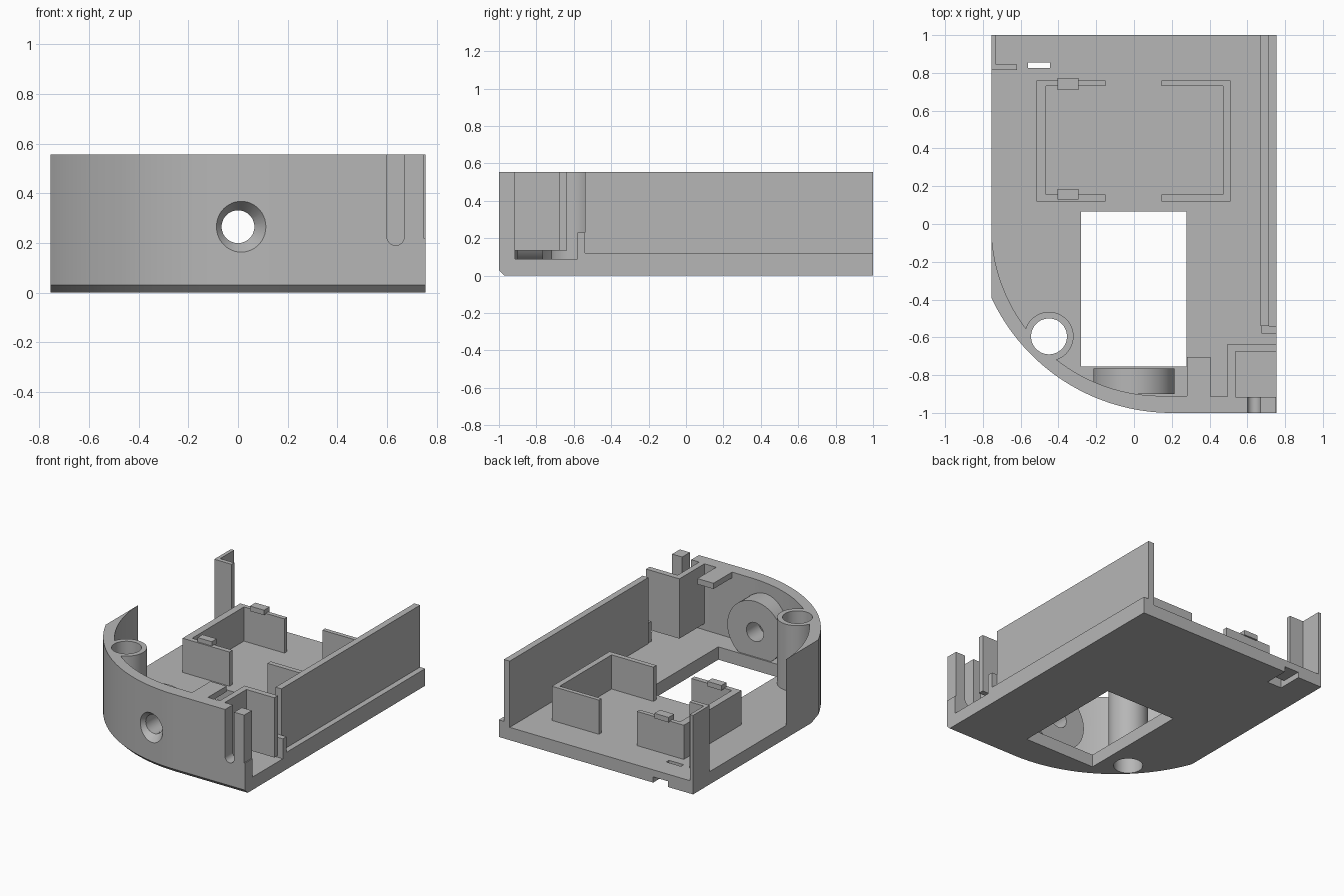
import bpy, bmesh
from math import pi, cos, sin, acos, radians
from mathutils import Matrix

default = bpy.data.objects.get("Cube")
if default:
    bpy.data.objects.remove(default, do_unlink=True)

grey = bpy.data.materials.new("plain grey")
grey.use_nodes = True
COLOUR = (0.47, 0.47, 0.47, 1)
grey.diffuse_color = COLOUR
grey.node_tree.nodes["Principled BSDF"].inputs["Base Color"].default_value = COLOUR

TOP, FLOOR, LEDGE, HALF = 0.555, 0.09, 0.12, 0.755


def make(name, bm):
    bmesh.ops.recalc_face_normals(bm, faces=bm.faces)
    mesh = bpy.data.meshes.new(name)
    bm.to_mesh(mesh)
    bm.free()
    mesh.materials.append(grey)
    ob = bpy.data.objects.new(name, mesh)
    bpy.context.collection.objects.link(ob)
    return ob


def loft(name, layers):
    """Stack of matching outlines, each given as (points, z)."""
    bm = bmesh.new()
    rings = [[bm.verts.new((x, y, z)) for x, y in pts] for pts, z in layers]
    for low, high in zip(rings, rings[1:]):
        for i in range(len(low)):
            j = (i + 1) % len(low)
            bm.faces.new((low[i], low[j], high[j], high[i]))
    bm.faces.new(rings[0])
    bm.faces.new(rings[-1])
    return make(name, bm)


def box(name, x, y, z):
    pts = [(x[0], y[0]), (x[1], y[0]), (x[1], y[1]), (x[0], y[1])]
    return loft(name, [(pts, z[0]), (pts, z[1])])


def rod(name, centre, r1, r2, length, along_y=False):
    bm = bmesh.new()
    bmesh.ops.create_cone(bm, cap_ends=True, segments=48, radius1=r1, radius2=r2, depth=length)
    turn = Matrix.Rotation(-pi / 2, 4, "X") if along_y else Matrix()
    bm.transform(Matrix.Translation(centre) @ turn)
    return make(name, bm)


def arc(cx, cy, r, a0, a1, n=32):
    steps = [a0 + (a1 - a0) * i / n for i in range(n + 1)]
    return [(cx + r * cos(a), cy + r * sin(a)) for a in steps]


def cut(target, *cutters):
    for c in cutters:
        c.hide_render = True
        mod = target.modifiers.new("cut", "BOOLEAN")
        mod.operation, mod.solver, mod.object = "DIFFERENCE", "EXACT", c
        bpy.context.view_layer.update()
        graph = bpy.context.evaluated_depsgraph_get()
        mesh = bpy.data.meshes.new_from_object(target.evaluated_get(graph))
        target.modifiers.clear()
        target.data = mesh
        bpy.data.objects.remove(c, do_unlink=True)


# Outer outline with one rounded front corner
def outline(inset):
    r = 1.0526 - inset
    curve = arc(0.2, 0.0526, r, pi + acos((HALF + 0.2) / r), 1.5 * pi)
    return curve + [(HALF, inset - 1), (HALF, 1), (-HALF, 1)]


# Inner hollow reaching past the open sides
def hollow(right, z):
    curve = arc(0.145, -0.01, 0.9, radians(181.5), 1.5 * pi)
    pts = curve + [(right, -0.915), (right, 1.1), (-0.8, 1.1), (-0.8, curve[0][1])]
    return loft("hollow_cutter", [(pts, z), (pts, 0.7)])


# Floor and curved front wall
shell = loft("floor_and_front_wall", [(outline(0.03), 0), (outline(0), 0.03), (outline(0), TOP)])
cut(shell,
    hollow(0.9, LEDGE),
    hollow(0.69, FLOOR),
    box("side_opening", (0.5, 0.9), (-0.915, -0.58), (FLOOR, 0.7)),
    box("window", (-0.28, 0.278), (-0.755, 0.065), (-0.1, 0.2)),
    box("latch_slot", (-0.56, -0.445), (0.825, 0.855), (-0.1, 0.2)),
    box("latch_groove", (-0.56, -0.445), (0.825, 1.1), (-0.1, 0.04)),
    box("front_slot", (0.6, 0.67), (-1.1, -0.8), (0.225, 0.7)),
    rod("front_slot_end", (0.635, -0.95, 0.225), 0.035, 0.035, 0.3, True),
    box("post_relief", (0.748, 0.9), (-1.1, -0.8), (0.22, 0.7)),
    rod("screw_hole", (0, -0.9, 0.265), 0.066, 0.066, 0.5, True),
    rod("countersink", (0, -0.99, 0.265), 0.15, 0.066, 0.12, True),
    rod("pin_hole", (-0.45, -0.595, 0.3), 0.095, 0.095, 1))

# Round pin sleeve and screw boss
sleeve = rod("pin_sleeve", (-0.45, -0.595, (TOP + 0.05) / 2), 0.13, 0.13, TOP - 0.05)
cut(sleeve, rod("sleeve_hole", (-0.45, -0.595, 0.3), 0.095, 0.095, 1))
boss = rod("screw_boss", (0, -0.8325, 0.265), 0.215, 0.215, 0.135, True)
cut(boss, rod("boss_hole", (0, -0.85, 0.265), 0.066, 0.066, 0.5, True))

# Long side wall with its low stop
side_wall = box("side_wall", (0.67, 0.715), (-0.54, 1), (0.05, TOP))
side_stop = box("side_stop", (0.675, HALF), (-0.58, -0.54), (0.05, 0.23))

# Raised corner screen and the tab beside it
screen_a = box("screen_front", (0.496, 0.538), (-0.93, -0.635), (0.135, TOP))
screen_b = box("screen_side", (0.538, HALF), (-0.675, -0.635), (0.135, TOP))
tab = box("top_tab", (0.28, 0.405), (-0.93, -0.705), (0.515, TOP))

# Angled post on the back corner
post_a = box("back_post", (-HALF, -0.73), (0.815, 1), (0.05, TOP))
post_b = box("back_post_return", (-0.73, -0.62), (0.815, 0.845), (0.05, TOP))

# Compartment made of two facing brackets
parts = [shell, sleeve, boss, side_wall, side_stop, screen_a, screen_b, tab, post_a, post_b]
for side, outer, inner, end in (("right", -0.515, -0.465, -0.15), ("left", 0.51, 0.47, 0.145)):
    pts = [(outer, 0.12), (end, 0.12), (end, 0.155), (inner, 0.155),
           (inner, 0.73), (end, 0.73), (end, 0.76), (outer, 0.76)]
    parts.append(loft("compartment_" + side, [(pts, 0.05), (pts, 0.33)]))

# Clips on top of the compartment
for name, y0, y1 in (("front", 0.13, 0.185), ("back", 0.71, 0.772)):
    parts.append(box("clip_" + name, (-0.405, -0.295), (y0, y1), (0.325, 0.36)))

# Smooth curves, sharp edges
bpy.ops.object.select_all(action="DESELECT")
for ob in parts:
    ob.select_set(True)
bpy.context.view_layer.objects.active = shell
bpy.ops.object.shade_smooth_by_angle(angle=radians(25))
